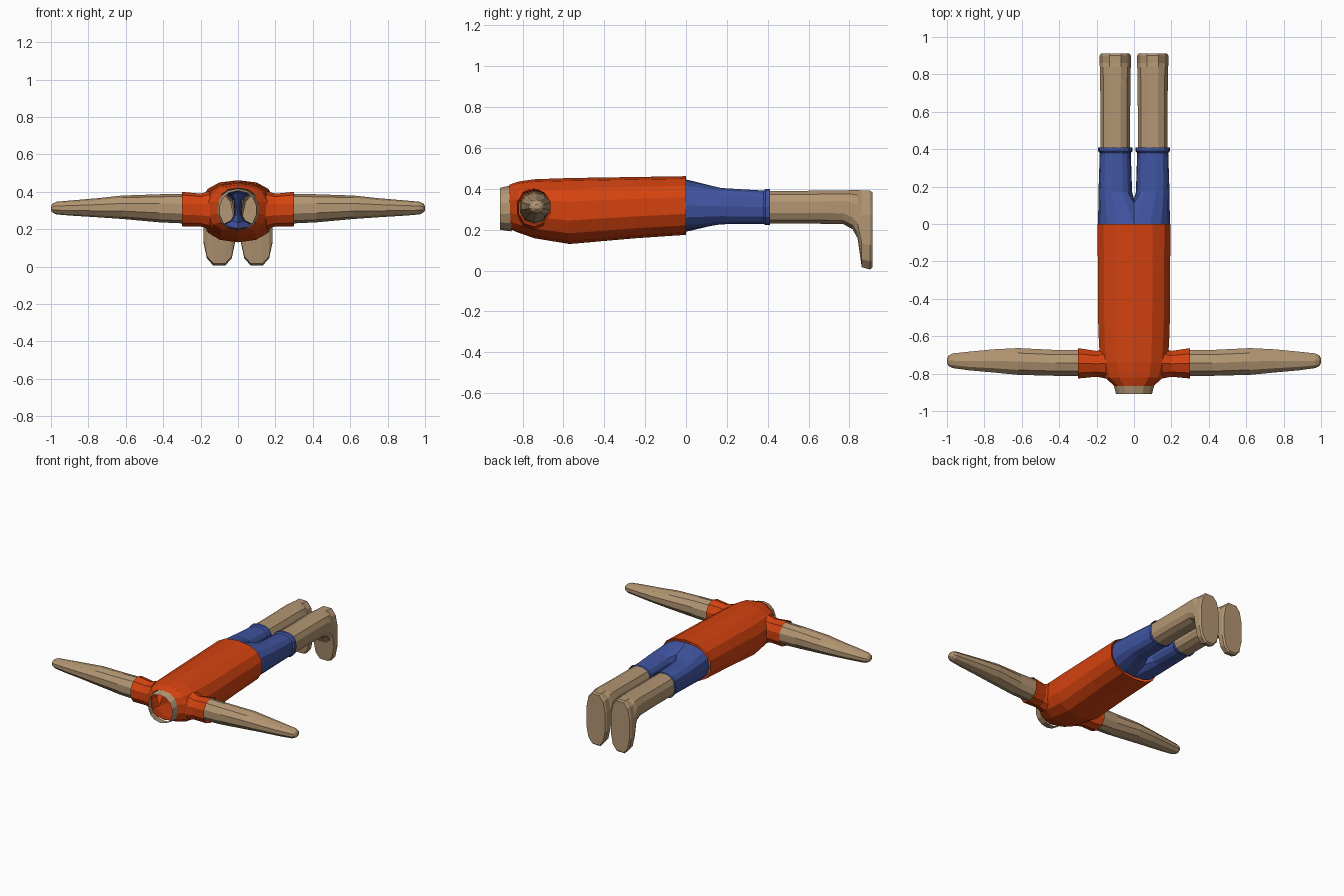
import bpy, bmesh, math
from mathutils import Vector

if "Cube" in bpy.data.objects:
    bpy.data.objects.remove(bpy.data.objects["Cube"])


def material(name, rgb):
    m = bpy.data.materials.new(name)
    m.diffuse_color = (*rgb, 1)
    m.use_nodes = True
    m.node_tree.nodes["Principled BSDF"].inputs["Base Color"].default_value = m.diffuse_color
    return m


ORANGE = material("orange_shirt", (0.66, 0.055, 0.005))
BLUE = material("blue_shorts", (0.05, 0.088, 0.35))
SKIN = material("tan_skin", (0.45, 0.305, 0.17))


def angled(angle, r1, r2, e):
    """Point on a superellipse."""
    c, s = math.cos(angle), math.sin(angle)
    return (math.copysign(abs(c) ** (2 / e), c) * r1,
            math.copysign(abs(s) ** (2 / e), s) * r2)


def skin_rings(name, rings, mat, cap_end=False, mirror=False):
    """Join equal-length point rings into a tube, optionally mirrored in x."""
    bm = bmesh.new()
    rows = [[bm.verts.new(p) for p in ring] for ring in rings]
    n = len(rows[0])
    for a, b in zip(rows, rows[1:]):
        for i in range(n):
            j = (i + 1) % n
            bm.faces.new((a[i], a[j], b[j], b[i]))
    if cap_end:
        bm.faces.new(rows[-1])
    bmesh.ops.recalc_face_normals(bm, faces=bm.faces)
    # Point the shell outwards, away from the tube's own centre line
    mids = Vector((0, 0, 0))
    for v in rows[0] + rows[1]:
        mids += v.co / (2 * n)
    f = bm.faces[0]
    f.normal_update()
    if f.normal.dot(f.calc_center_median() - mids) < 0:
        bmesh.ops.reverse_faces(bm, faces=bm.faces)
    me = bpy.data.meshes.new(name)
    bm.to_mesh(me)
    bm.free()
    me.materials.append(mat)
    ob = bpy.data.objects.new(name, me)
    bpy.context.collection.objects.link(ob)
    if mirror:
        ob.modifiers.new("mirror", "MIRROR").use_axis[0] = True
    return ob


def ring_y(y, cx, z0, z1, rx, n=14, e=2.4):
    """Ring facing along y, between heights z0 and z1."""
    pts = []
    for i in range(n):
        x, z = angled(math.tau * (i + 0.5) / n, rx, (z1 - z0) / 2, e)
        pts.append((cx + x, y, (z0 + z1) / 2 + z))
    return pts


def ring_x(x, y0, y1, z0, z1, n=10, e=2.1):
    """Ring facing along x."""
    pts = []
    for i in range(n):
        y, z = angled(math.tau * i / n + math.pi / 2, (y1 - y0) / 2, (z1 - z0) / 2, e)
        pts.append((x, (y0 + y1) / 2 + y, (z0 + z1) / 2 + z))
    return pts


# Shirt body, open at the waist and neck
skin_rings("shirt_body", [
    ring_y(0.0, 0, 0.175, 0.462, 0.2),
    ring_y(-0.25, 0, 0.158, 0.458, 0.197),
    ring_y(-0.57, 0, 0.13, 0.453, 0.195),
    ring_y(-0.74, 0, 0.158, 0.447, 0.185),
    ring_y(-0.82, 0, 0.185, 0.436, 0.16),
    ring_y(-0.865, 0, 0.205, 0.42, 0.108)], ORANGE)

# Open neck stub
skin_rings("neck", [
    ring_y(-0.855, 0, 0.192, 0.418, 0.113, e=2.2),
    ring_y(-0.91, 0, 0.2, 0.405, 0.098, e=2.2)], SKIN)

# Sleeves
skin_rings("sleeve", [
    ring_x(0.15, -0.83, -0.66, 0.2, 0.405),
    ring_x(0.2, -0.82, -0.675, 0.215, 0.39),
    ring_x(0.3, -0.83, -0.66, 0.216, 0.4)], ORANGE, mirror=True)

# Arms with rounded hand ends
skin_rings("arm", [
    ring_x(0.27, -0.815, -0.67, 0.23, 0.39),
    ring_x(0.42, -0.815, -0.67, 0.237, 0.387),
    ring_x(0.62, -0.81, -0.66, 0.255, 0.38),
    ring_x(0.75, -0.797, -0.667, 0.264, 0.366),
    ring_x(0.88, -0.785, -0.68, 0.272, 0.355),
    ring_x(0.97, -0.772, -0.69, 0.279, 0.347),
    ring_x(0.99, -0.762, -0.7, 0.288, 0.338),
    ring_x(1.0, -0.745, -0.717, 0.3, 0.325)], SKIN, cap_end=True, mirror=True)


# Shorts: the outer nine points follow the waist, the inner five the crotch arch
def leg_ring(y, cx, z0, z1, rx):
    pts = []
    for i in range(14):
        deg = 110 - 27.5 * i if i < 9 else -110 - (140 / 6) * (i - 8)
        x, z = angled(math.radians(deg), rx, (z1 - z0) / 2, 2.6)
        pts.append((cx + x, y, (z0 + z1) / 2 + z))
    return pts


waist = []
for i in range(9):
    x, z = angled(math.radians(90 - 22.5 * i), 0.192, 0.128, 2.4)
    waist.append((abs(x) if 0 < i < 8 else 0, 0, 0.318 + z))
waist += [(0, 0.11, 0.235), (0, 0.13, 0.275), (0, 0.135, 0.318),
          (0, 0.13, 0.36), (0, 0.11, 0.4)]
skin_rings("shorts", [
    waist,
    leg_ring(0.17, 0.1, 0.226, 0.405, 0.09),
    leg_ring(0.38, 0.1, 0.228, 0.392, 0.083),
    leg_ring(0.39, 0.1, 0.222, 0.4, 0.092),
    leg_ring(0.41, 0.1, 0.222, 0.4, 0.092)], BLUE, mirror=True)

# Lower legs running into downward-pointing feet with flat soles
skin_rings("leg_and_foot", [
    ring_y(y, 0.1, z0, z1, rx, 12, e) for y, z0, z1, rx, e in (
        (0.38, 0.228, 0.392, 0.082, 2.5),
        (0.6, 0.228, 0.393, 0.082, 2.5),
        (0.77, 0.225, 0.395, 0.083, 2.6),
        (0.815, 0.2, 0.396, 0.084, 2.7),
        (0.84, 0.155, 0.397, 0.085, 2.7),
        (0.86, 0.012, 0.397, 0.086, 2.7),
        (0.9, 0.0, 0.397, 0.086, 2.7),
        (0.912, 0.01, 0.388, 0.078, 2.7))], SKIN, cap_end=True, mirror=True)
